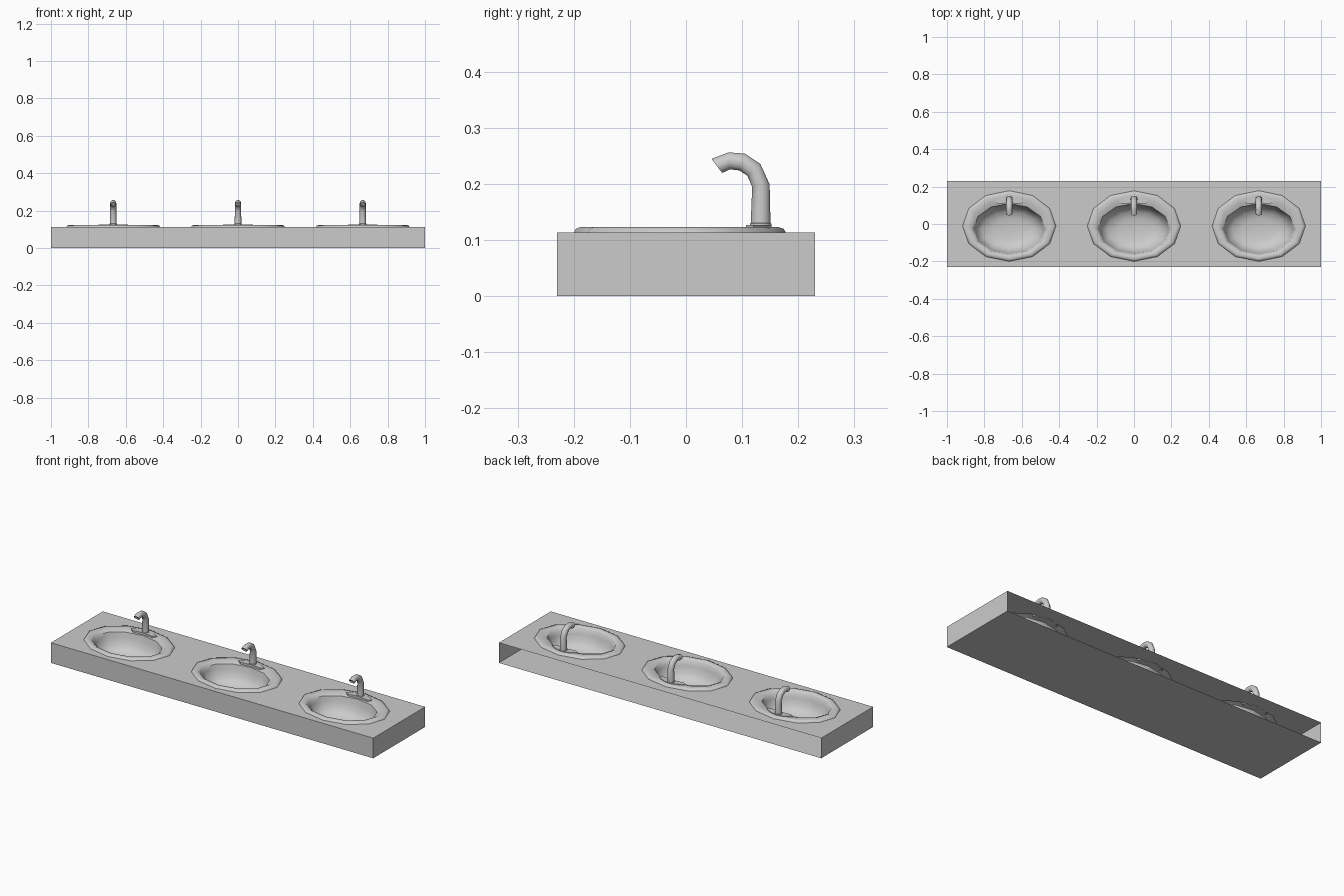
import bpy, bmesh, math
from mathutils import Vector

if "Cube" in bpy.data.objects:
    bpy.data.objects.remove(bpy.data.objects["Cube"])

N = 12          # sides of every basin ring
W, D, H = 1.0, 0.23, 0.113
BASINS = (-0.667, 0.0, 0.667)


def finish(bm, name, smooth=None, flip_check=True):
    if flip_check:
        bmesh.ops.recalc_face_normals(bm, faces=bm.faces)
    me = bpy.data.meshes.new(name)
    bm.to_mesh(me)
    bm.free()
    ob = bpy.data.objects.new(name, me)
    bpy.context.collection.objects.link(ob)
    if smooth:
        bpy.ops.object.select_all(action='DESELECT')
        ob.select_set(True)
        bpy.context.view_layer.objects.active = ob
        bpy.ops.object.shade_smooth_by_angle(angle=math.radians(smooth))
    return ob


def ellipse(cx, cy, rx, ry, z, n=N):
    return [Vector((cx + rx * math.cos(2 * math.pi * i / n),
                    cy + ry * math.sin(2 * math.pi * i / n), z)) for i in range(n)]


def loft(bm, rings, cap_start=False, cap_end=True):
    loops = [[bm.verts.new(p) for p in r] for r in rings]
    for a, b in zip(loops, loops[1:]):
        for i in range(len(a)):
            j = (i + 1) % len(a)
            bm.faces.new((a[i], a[j], b[j], b[i]))
    if cap_start:
        bm.faces.new(loops[0][::-1])
    if cap_end:
        bm.faces.new(loops[-1])


# counter: thin box, open at the back
bm = bmesh.new()
xy = [(-W, -D), (W, -D), (W, D), (-W, D)]
lo = [bm.verts.new((x, y, 0)) for x, y in xy]
hi = [bm.verts.new((x, y, H)) for x, y in xy]
bm.faces.new(lo[::-1])
for a, b in ((0, 1), (1, 2), (3, 0)):
    bm.faces.new((lo[a], lo[b], hi[b], hi[a]))
finish(bm, "counter_body", flip_check=False)

# counter top with three basin cut-outs
bm = bmesh.new()
loops = [[Vector((x, y, H)) for x, y in xy]]
loops += [ellipse(c, -0.015, 0.222, 0.163, H) for c in BASINS]
edges = []
for loop in loops:
    vs = [bm.verts.new(p) for p in loop]
    edges += [bm.edges.new((vs[i], vs[(i + 1) % len(vs)])) for i in range(len(vs))]
bmesh.ops.triangle_fill(bm, edges=edges, use_beauty=True, use_dissolve=False, normal=(0, 0, 1))
for f in bm.faces:
    if f.normal.z < 0:
        f.normal_flip()
finish(bm, "counter_top", flip_check=False)

# basin rings: y centre, x radius, y radius, height
PROFILE = [(-0.011, 0.25, 0.189, 0.113), (-0.011, 0.246, 0.185, 0.120),
           (-0.012, 0.234, 0.175, 0.1235), (-0.018, 0.212, 0.155, 0.1225),
           (-0.027, 0.193, 0.136, 0.113), (-0.027, 0.186, 0.130, 0.085),
           (-0.027, 0.174, 0.119, 0.050), (-0.027, 0.145, 0.097, 0.024),
           (-0.027, 0.090, 0.060, 0.013), (-0.027, 0.025, 0.018, 0.010)]

# spout path: y, z, radius, tilt of the ring (0 = level)
SPOUT = [(0.133, 0.122, 0.020, 0), (0.133, 0.129, 0.020, 0), (0.133, 0.130, 0.0185, 0),
         (0.1335, 0.197, 0.0165, 8), (0.121, 0.225, 0.0165, 42), (0.100, 0.239, 0.0165, 72),
         (0.077, 0.241, 0.016, 95), (0.055, 0.232, 0.0165, 127),
         (0.055, 0.232, 0.012, 127), (0.060, 0.235, 0.011, 127)]


def spout_ring(cx, y, z, r, tilt, n=10):
    t = math.radians(tilt)
    return [Vector((cx + r * math.cos(a), y + r * math.sin(a) * math.cos(t),
                    z + r * math.sin(a) * math.sin(t)))
            for a in (2 * math.pi * i / n for i in range(n))]


for k, c in enumerate(BASINS, 1):
    # basin with rolled rim
    bm = bmesh.new()
    loft(bm, [ellipse(c, *p) for p in PROFILE])
    for f in bm.faces:
        f.normal_update()
    finish(bm, f"basin_{k}", smooth=50, flip_check=False)

    # tap base plate: crescent following the rim
    bm = bmesh.new()
    outline = []
    for s in range(9):
        x = -0.08 + 0.02 * s
        outline.append((x, 0.152 - 5.0 * x * x))
    for s in range(1, 8):
        x = 0.08 - 0.02 * s
        outline.append((x, 0.112 - 1.5 * x * x))
    loft(bm, [[Vector((c + x, y, z)) for x, y in outline] for z in (0.112, 0.1265)],
         cap_start=True)
    finish(bm, f"tap_plate_{k}", smooth=40)

    # curved spout
    bm = bmesh.new()
    loft(bm, [spout_ring(c, *p) for p in SPOUT], cap_start=True)
    finish(bm, f"tap_spout_{k}", smooth=50)
